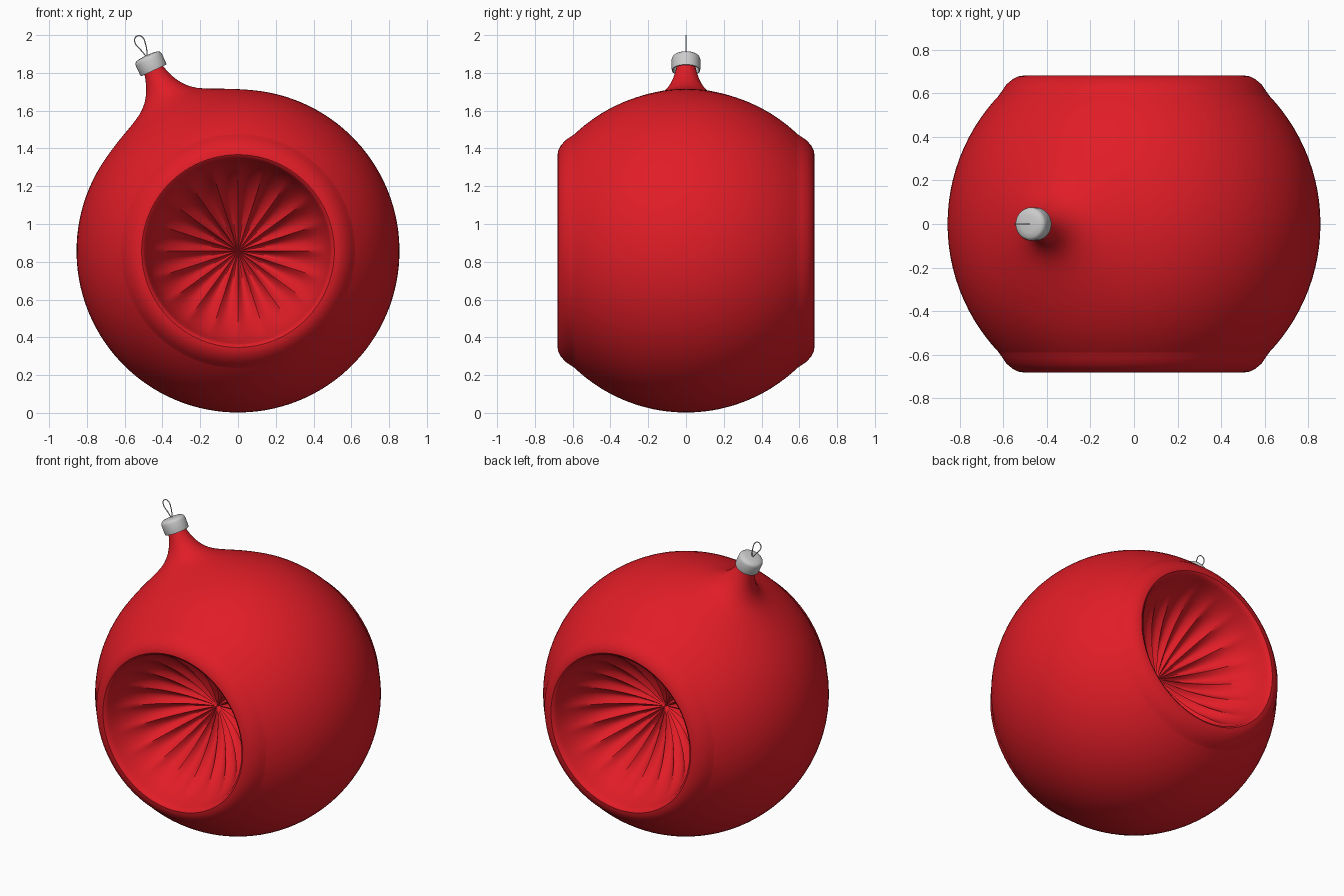
import bpy, bmesh
from math import sin, cos, pi, radians, sqrt
from mathutils import Matrix, Vector

if "Cube" in bpy.data.objects:
    bpy.data.objects.remove(bpy.data.objects["Cube"])

R, CZ = 0.855, 0.857
FLUTES = 20
CENTRE = Matrix.Translation((0, 0, CZ))
NECK = CENTRE @ Matrix.Rotation(radians(-25), 4, 'Y')   # neck axis leans to -x

red = bpy.data.materials.new("red_glass")
red.diffuse_color = (0.75, 0.012, 0.02, 1)
red.use_nodes = True
red.node_tree.nodes["Principled BSDF"].inputs["Base Color"].default_value = red.diffuse_color


def lathe(name, profile, segs, matrix, mat=None, offset=None, cut=None, angle=60):
    """Revolve (radius, height) points about local z; r = 0 makes a pole."""
    bm = bmesh.new()
    rings = []
    for r, h in profile:
        if r < 1e-5:
            rings.append([bm.verts.new((0, 0, h))] * segs)
            continue
        ring = []
        for i in range(segs):
            a = 2 * pi * i / segs
            d = offset(r, a) if offset else 0
            ring.append(bm.verts.new((r * cos(a), r * sin(a), h + d)))
        rings.append(ring)
    for a, b in zip(rings, rings[1:]):
        for i in range(segs):
            j = (i + 1) % segs
            face = []
            for v in (a[i], a[j], b[j], b[i]):
                if v not in face:
                    face.append(v)
            bm.faces.new(face)
    bm.transform(matrix)
    if cut:
        for s in (-1, 1):
            bmesh.ops.bisect_plane(bm, geom=bm.verts[:] + bm.edges[:] + bm.faces[:],
                                   plane_co=(0, s * cut, 0), plane_no=(0, s, 0),
                                   clear_outer=True)
    me = bpy.data.meshes.new(name)
    bm.to_mesh(me)
    bm.free()
    ob = bpy.data.objects.new(name, me)
    bpy.context.collection.objects.link(ob)
    if mat:
        me.materials.append(mat)
    bpy.ops.object.select_all(action='DESELECT')
    ob.select_set(True)
    bpy.context.view_layer.objects.active = ob
    bpy.ops.object.shade_smooth_by_angle(angle=radians(angle))
    return ob


# Ball drawn out into a neck, sliced open front and back
polar = [(180 - 3 * i, R) for i in range(50)]
polar += [(30, .855), (27, .856), (23, .859), (19, .864), (16, .870), (13.5, .878),
          (11, .890), (9, .906), (7.4, .925), (6.1, .947), (5, .972), (4.1, 1.0),
          (3.4, 1.03), (2.8, 1.065), (2.6, 1.10)]
body = [(d * sin(radians(a)) if a < 180 else 0, d * cos(radians(a))) for a, d in polar]
CUT = 0.59
lathe("ball_and_neck", body, 96, NECK, red, cut=CUT)

# Fluted reflector dents with raised rims
dent = [(sqrt(R * R - CUT * CUT), CUT), (.602, .615), (.585, .64), (.555, .665), (.53, .677),
        (.51, .68), (.497, .672), (.489, .65), (.478, .615), (.462, .57), (.435, .52),
        (.40, .468), (.36, .42), (.315, .375), (.27, .338), (.22, .303), (.17, .273),
        (.12, .25), (.07, .232), (.03, .222), (0, .218)]


def flute(r, a):
    fade = max(0, min(1, (0.49 - r) / 0.12)) * min(1, r / 0.15)
    return 0.034 * fade * (0.5 - abs(sin(FLUTES * a / 2)))


for name, ang in (("front_dent", 90), ("back_dent", -90)):
    lathe(name, dent, FLUTES * 8, CENTRE @ Matrix.Rotation(radians(ang), 4, 'X'),
          red, offset=flute, angle=40)

# Metal cap: open underneath, rounded on top
cap = [(.066, 1.12), (.069, 1.055), (.074, 1.055), (.076, 1.065), (.076, 1.118),
       (.072, 1.13), (.062, 1.138), (.04, 1.142), (0, 1.144)]
lathe("cap", cap, 40, NECK, angle=50)

# Wire hanging loop
cu = bpy.data.curves.new("hanging_loop", 'CURVE')
cu.dimensions = '3D'
cu.bevel_depth = 0.003
cu.bevel_resolution = 2
cu.resolution_u = 8
pts = [(-.484, 1.885), (-.515, 1.922), (-.543, 1.955), (-.546, 1.982), (-.528, 1.997),
       (-.505, 1.988), (-.490, 1.955), (-.483, 1.92), (-.480, 1.885)]
sp = cu.splines.new('BEZIER')
sp.bezier_points.add(len(pts) - 1)
for p, (x, z) in zip(sp.bezier_points, pts):
    p.co = (x, 0, z)
    p.handle_left_type = p.handle_right_type = 'AUTO'
loop = bpy.data.objects.new("hanging_loop", cu)
bpy.context.collection.objects.link(loop)
